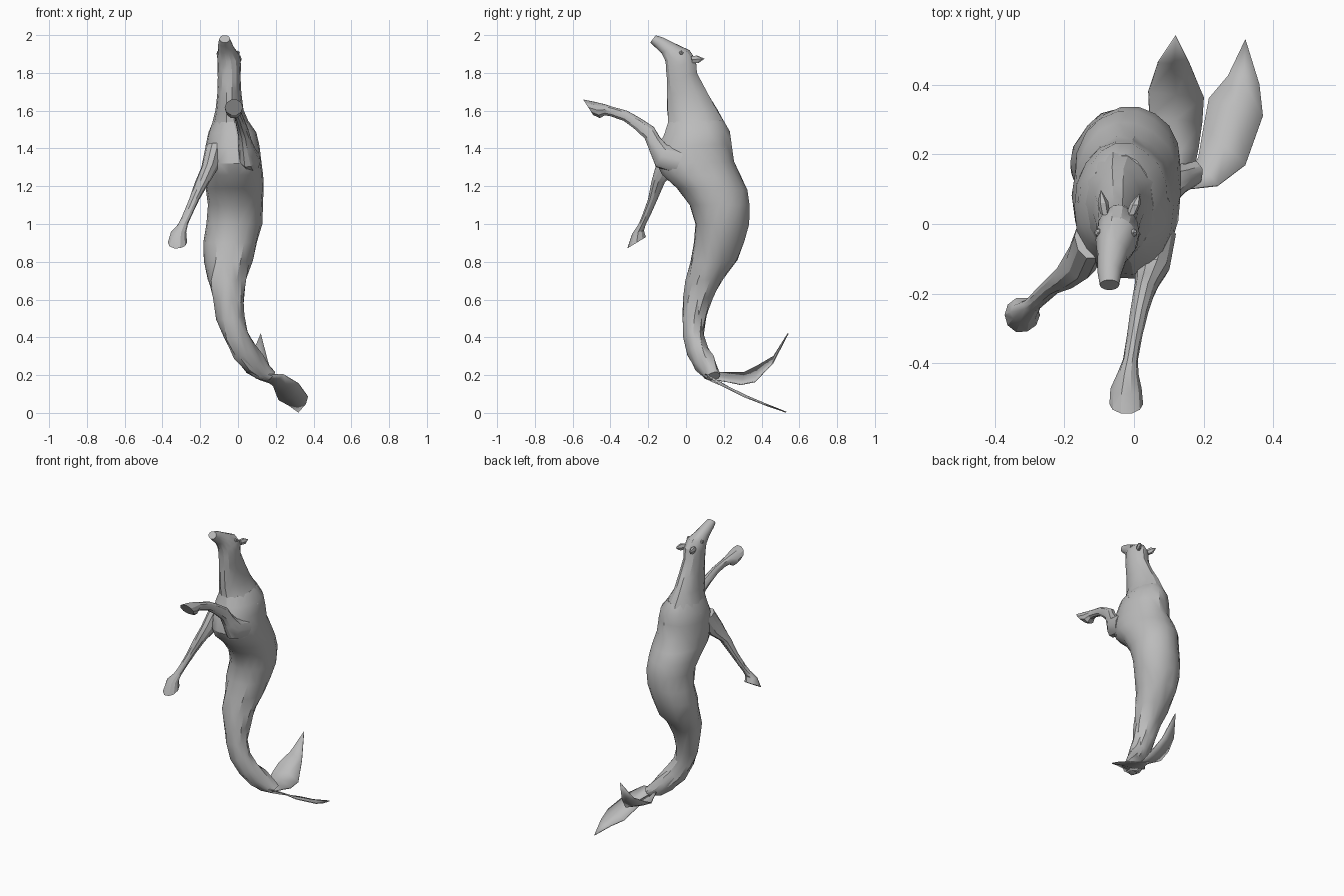
import bpy, bmesh, math, random
from mathutils import Vector

cube = bpy.data.objects.get("Cube")
if cube:
    bpy.data.objects.remove(cube, do_unlink=True)
random.seed(4)

grey = bpy.data.materials.new("plain grey")
grey.use_nodes = True
COLOUR = (0.5, 0.5, 0.5, 1)
grey.diffuse_color = COLOUR
grey.node_tree.nodes["Principled BSDF"].inputs["Base Color"].default_value = COLOUR


def finish(name, bm, angle=28):
    bmesh.ops.recalc_face_normals(bm, faces=bm.faces)
    mesh = bpy.data.meshes.new(name)
    bm.to_mesh(mesh)
    bm.free()
    mesh.materials.append(grey)
    ob = bpy.data.objects.new(name, mesh)
    bpy.context.collection.objects.link(ob)
    bpy.ops.object.select_all(action='DESELECT')
    ob.select_set(True)
    bpy.context.view_layer.objects.active = ob
    bpy.ops.object.shade_smooth_by_angle(angle=math.radians(angle))
    return ob


def loft(name, sections, sides=12, jitter=0.0, ridge_below=-1.0):
    """Skin elliptical rings: front y,z / back y,z / centre x / half width / sideways tilt."""
    bm = bmesh.new()
    rings = []
    for k, (y1, z1, y2, z2, xc, rx, *tilt) in enumerate(sections):
        c = Vector((xc, (y1 + y2) / 2, (z1 + z2) / 2))
        u = Vector((rx, 0, tilt[0] if tilt else 0))
        v = Vector((0, (y2 - y1) / 2, (z2 - z1) / 2))
        ring = []
        for i in range(sides):
            a = 2 * math.pi * i / sides
            s = 1 + random.uniform(-jitter, jitter)
            if c.z < ridge_below:               # long twisted creases
                s *= 1.05 if (i + k) % 3 == 0 else 0.97
            ring.append(bm.verts.new(c + (u * math.cos(a) + v * math.sin(a)) * s))
        rings.append(ring)
    for a, b in zip(rings, rings[1:]):
        for i in range(sides):
            j = (i + 1) % sides
            bm.faces.new((a[i], a[j], b[j], b[i]))
    bm.faces.new(rings[0])
    bm.faces.new(rings[-1])
    bmesh.ops.triangulate(bm, faces=[f for f in bm.faces if len(f.verts) == 4])
    return finish(name, bm)


# Head and neck, muzzle to chest
loft("head_and_neck", [
    (-.190, 1.960, -.160, 2.00, -.070, .028),
    (-.168, 1.940, -.115, 1.985, -.070, .034),
    (-.130, 1.905, -.045, 1.95, -.062, .044),
    (-.110, 1.860, .020, 1.92, -.050, .060),
    (-.108, 1.810, .055, 1.87, -.046, .062),
    (-.102, 1.750, .060, 1.80, -.046, .060),
    (-.105, 1.690, .112, 1.70, -.046, .064),
    (-.102, 1.600, .165, 1.61, -.046, .074),
    (-.098, 1.530, .205, 1.54, -.038, .098),
    (-.100, 1.460, .230, 1.47, -.030, .130),
], 14, 0.02)

# Trunk and tapering tail
loft("trunk_and_tail", [
    (-.095, 1.54, .200, 1.55, -.038, .092),
    (-.115, 1.48, .232, 1.49, -.030, .128),
    (-.145, 1.41, .242, 1.42, -.028, .143),
    (-.160, 1.32, .255, 1.33, -.023, .150),
    (-.130, 1.26, .295, 1.25, -.021, .156),
    (-.050, 1.19, .328, 1.18, -.018, .155),
    (.018, 1.10, .338, 1.10, -.012, .145),
    (.050, 1.00, .335, 1.00, -.020, .148),
    (.042, .90, .310, .91, -.040, .143),
    (.020, .80, .278, .81, -.052, .124),
    (.000, .70, .195, .71, -.058, .103),
    (-.015, .60, .142, .61, -.050, .082),
    (-.020, .50, .110, .51, -.040, .071, .010),
    (-.015, .40, .093, .42, -.010, .062, .020),
    (.010, .31, .115, .34, .035, .056, .032),
    (.045, .245, .150, .285, .085, .045, .040),
    (.085, .205, .170, .23, .130, .035, .036),
    (.110, .185, .180, .20, .175, .022, .022),
], 18, 0.018, 0.85)

# Raised left foreleg
loft("left_foreleg", [
    (.00, 1.40, -.06, 1.27, .070, .050),
    (-.10, 1.42, -.16, 1.30, .052, .050),
    (-.14, 1.465, -.19, 1.375, .040, .037),
    (-.17, 1.515, -.22, 1.45, .030, .031),
    (-.24, 1.56, -.27, 1.50, .015, .026),
    (-.31, 1.60, -.33, 1.545, .002, .022),
    (-.38, 1.62, -.40, 1.57, -.010, .022),
    (-.43, 1.635, -.43, 1.575, -.018, .030),
    (-.49, 1.65, -.455, 1.558, -.022, .045),
    (-.545, 1.66, -.49, 1.575, -.022, .049),
], 10, 0.03)

# Lowered right foreleg
loft("right_foreleg", [
    (-.10, 1.43, .03, 1.40, -.120, .050),
    (-.16, 1.32, -.04, 1.28, -.148, .046),
    (-.185, 1.22, -.11, 1.22, -.190, .038),
    (-.202, 1.13, -.15, 1.13, -.232, .028),
    (-.235, 1.04, -.19, 1.04, -.272, .025),
    (-.252, 1.00, -.213, .995, -.292, .026),
    (-.285, .95, -.222, .965, -.315, .040),
    (-.312, .87, -.210, .932, -.322, .051),
], 10, 0.03)

# Ears swept backwards
for side, tip in (("left", (.016, .088, 1.875)), ("right", (-.095, .098, 1.875))):
    sx = 1 if side == "left" else -1
    base = Vector((-.045 + sx * .038, .030, 1.870))
    bm = bmesh.new()
    ring = [bm.verts.new(base + Vector((.014 * math.cos(a), -.004 * math.sin(a), .02 * math.sin(a))))
            for a in (math.pi * i / 3 for i in range(6))]
    mid = [bm.verts.new(v.co.lerp(Vector(tip), .5) + (v.co - base) * .6) for v in ring]
    end = bm.verts.new(tip)
    for i in range(6):
        j = (i + 1) % 6
        bm.faces.new((ring[i], ring[j], mid[j], mid[i]))
        bm.faces.new((mid[i], mid[j], end))
    bm.faces.new(ring)
    finish(side + "_ear", bm)

# Eyes as low bumps
for side, sx in (("left", 1), ("right", -1)):
    bm = bmesh.new()
    bmesh.ops.create_icosphere(bm, subdivisions=1, radius=.013)
    bmesh.ops.translate(bm, verts=bm.verts, vec=(-.052 + sx * .050, -.025, 1.905))
    finish(side + "_eye", bm)


# Tail flukes: thin blades between two edges, meeting at a tip
def fluke(name, outer, inner, tip, bulge):
    bm = bmesh.new()
    rows = []
    for o, i in zip(outer, inner):
        o, i = Vector(o), Vector(i)
        rows.append([bm.verts.new(p) for p in (o, (o + i) / 2 + Vector((0, 0, bulge)), i)])
    for a, b in zip(rows, rows[1:]):
        for k in (0, 1):
            bm.faces.new((a[k], a[k + 1], b[k + 1], b[k]))
    t = bm.verts.new(tip)
    for k in (0, 1):
        bm.faces.new((rows[-1][k], rows[-1][k + 1], t))
    ob = finish(name, bm)
    mod = ob.modifiers.new("thickness", 'SOLIDIFY')
    mod.thickness = .006
    mod.offset = 0


fluke("left_fluke",
      [(.15, .10, .205), (.24, .11, .203), (.32, .17, .155), (.37, .31, .085), (.36, .40, .05)],
      [(.15, .13, .17), (.185, .19, .145), (.20, .28, .105), (.215, .36, .07), (.27, .425, .04)],
      (.32, .53, .004), .006)
fluke("right_fluke",
      [(.13, .12, .215), (.09, .21, .215), (.045, .31, .215), (.042, .38, .25), (.07, .465, .30)],
      [(.165, .12, .18), (.185, .22, .165), (.195, .29, .15), (.20, .365, .165), (.16, .46, .265)],
      (.12, .54, .42), -.008)
